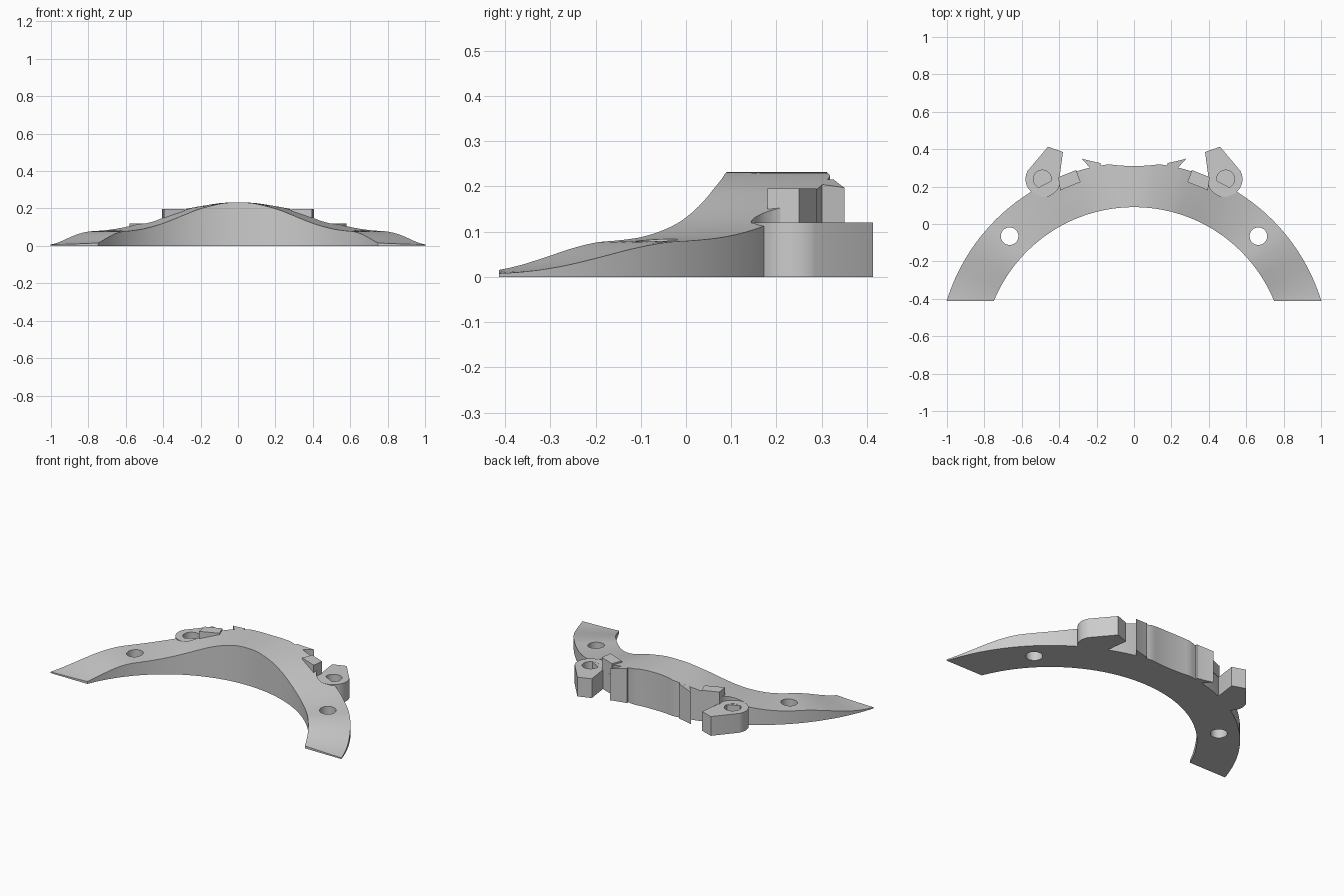
import bpy, bmesh, math

if "Cube" in bpy.data.objects:
    bpy.data.objects.remove(bpy.data.objects["Cube"])

grey = bpy.data.materials.new("light_grey")
grey.use_nodes = True
grey.diffuse_color = (0.6, 0.6, 0.6, 1)
grey.node_tree.nodes["Principled BSDF"].inputs["Base Color"].default_value = (0.6, 0.6, 0.6, 1)

CENTRE_Y, INNER_R, OUTER_R = -0.72, 0.81, 1.048
HEIGHTS = [0.232, 0.229, 0.215, 0.196, 0.17, 0.143, 0.119, 0.101,
           0.088, 0.081, 0.076, 0.062, 0.042, 0.023, 0.011, 0.007]  # every 5 degrees


def height(angle):
    """Top height of the arch at an angle from its middle (smooth interpolation)."""
    a = abs(math.degrees(angle)) / 5
    i = min(int(a), len(HEIGHTS) - 2)
    t = a - i
    p0, p1, p2 = HEIGHTS[abs(i - 1)], HEIGHTS[i], HEIGHTS[i + 1]
    p3 = HEIGHTS[min(i + 2, len(HEIGHTS) - 1)]
    return p1 + t * (p2 - p0 + t * (2 * p0 - 5 * p1 + 4 * p2 - p3 + t * (3 * p1 - p0 - 3 * p2 + p3))) / 2


def back_y(x):
    """Concave back wall."""
    return 0.31 + 1 - math.sqrt(1 - x * x)


def finish(name, bm):
    bmesh.ops.recalc_face_normals(bm, faces=bm.faces)
    mesh = bpy.data.meshes.new(name)
    bm.to_mesh(mesh)
    bm.free()
    mesh.materials.append(grey)
    obj = bpy.data.objects.new(name, mesh)
    bpy.context.collection.objects.link(obj)
    return obj


def prism(name, outline, z0, top):
    """Extrude an outline from z0 up to a height, or to a height rule."""
    bm = bmesh.new()
    low = [bm.verts.new((x, y, z0)) for x, y in outline]
    high = [bm.verts.new((x, y, top(x, y) if callable(top) else top)) for x, y in outline]
    bm.faces.new(low)
    bm.faces.new(high)
    n = len(low)
    for i in range(n):
        j = (i + 1) % n
        bm.faces.new((low[i], low[j], high[j], high[i]))
    return finish(name, bm)


def circle(x, y, r, start=0, end=360, n=48):
    return [(x + r * math.cos(math.radians(start + (end - start) * i / n)),
             y + r * math.sin(math.radians(start + (end - start) * i / n)))
            for i in range(n if end - start == 360 else n + 1)]


def select_only(obj):
    bpy.ops.object.select_all(action='DESELECT')
    obj.select_set(True)
    bpy.context.view_layer.objects.active = obj


def cut(target, cutter):
    select_only(target)
    mod = target.modifiers.new("cut", 'BOOLEAN')
    mod.operation, mod.solver, mod.object = 'DIFFERENCE', 'EXACT', cutter
    bpy.ops.object.modifier_apply(modifier=mod.name)
    bpy.data.objects.remove(cutter)


def smooth(obj):
    select_only(obj)
    bpy.ops.object.shade_smooth_by_angle(angle=math.radians(25))


# Arched body, swept as four-cornered sections along the arc
bm = bmesh.new()
sections = []
STEPS = 120
end_in = math.acos((-0.413 - CENTRE_Y) / INNER_R)
end_out = math.acos((-0.413 - CENTRE_Y) / OUTER_R)
for i in range(STEPS + 1):
    t = 2 * i / STEPS - 1
    points = []
    for k in range(5):
        f = k / 4
        a = t * (end_in + (end_out - end_in) * f)
        r = INNER_R + (OUTER_R - INNER_R) * f
        x, y = r * math.sin(a), CENTRE_Y + r * math.cos(a)
        if i in (0, STEPS):
            y = -0.413
        if k == 4 and abs(x) < 0.24:
            y = min(y, back_y(x))
        points.append((x, y, height(a)))
    ring = [bm.verts.new(p) for p in points]
    ring += [bm.verts.new((x, y, 0)) for x, y, z in reversed(points)]
    sections.append(ring)
for a, b in zip(sections, sections[1:]):
    for k in range(len(a)):
        m = (k + 1) % len(a)
        bm.faces.new((a[k], a[m], b[m], b[k]))
bm.faces.new(sections[0])
bm.faces.new(sections[-1])
body = finish("arched_body", bm)

# Through holes and round recesses beside the lugs
for s in (-1, 1):
    cut(body, prism("hole_cutter", circle(s * 0.665, -0.065, 0.047), -0.1, 0.3))
    cut(body, prism("recess_cutter", circle(s * 0.49, 0.24, 0.096), 0.119, 0.4))
smooth(body)

# Parts repeated on each side
for side, s in (("left", 1), ("right", -1)):
    def mirrored(points):
        return [(s * x, y) for x, y in points]

    # Hooked lug with a blind socket
    outline = circle(0.49, 0.24, 0.09, -170, 30, 32) + [(0.46, 0.413), (0.38, 0.385)]
    lug = prism(side + "_lug", mirrored(outline), 0, 0.12)
    cut(lug, prism("socket_cutter", circle(s * 0.49, 0.24, 0.048), 0.03, 0.3))
    smooth(lug)

    # Flat-topped stop block
    prism(side + "_stop_block",
          mirrored([(0.285, 0.225), (0.31, 0.288), (0.405, 0.25), (0.395, 0.18)]), 0.12, 0.196)

    # Pointed horn at the end of the concave back
    tip = [(x / 100, back_y(x / 100)) for x in range(18, 29, 2)]
    prism(side + "_back_horn", mirrored(tip + [(0.235, 0.3), (0.18, 0.29)]), 0,
          lambda x, y: height(math.atan2(x, y - CENTRE_Y)))
